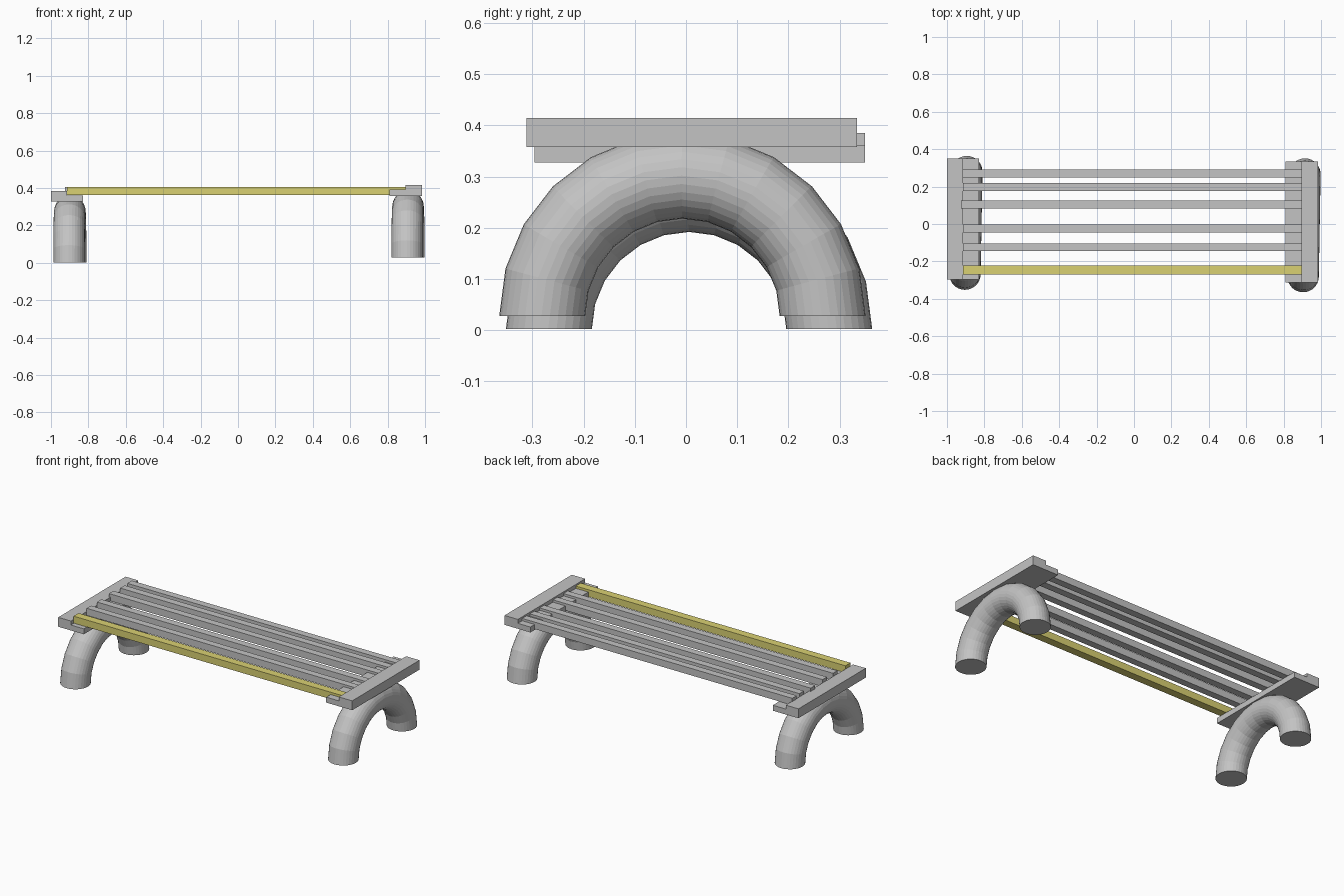
import bpy, bmesh, math
from mathutils import Vector, Matrix

if "Cube" in bpy.data.objects:
    bpy.data.objects.remove(bpy.data.objects["Cube"])


def material(name, rgb):
    m = bpy.data.materials.new(name)
    m.diffuse_color = (*rgb, 1)
    m.use_nodes = True
    m.node_tree.nodes["Principled BSDF"].inputs["Base Color"].default_value = m.diffuse_color
    return m


grey = material("grey", (0.55, 0.55, 0.55))
yellow = material("yellow", (0.70, 0.64, 0.17))


def finish(name, bm, mat):
    bmesh.ops.recalc_face_normals(bm, faces=bm.faces)
    me = bpy.data.meshes.new(name)
    bm.to_mesh(me)
    bm.free()
    me.materials.append(mat)
    ob = bpy.data.objects.new(name, me)
    bpy.context.collection.objects.link(ob)
    return ob


def prism(name, profile, y0, y1, mat):
    """Extrude an x/z profile along y."""
    bm = bmesh.new()
    face = bm.faces.new([bm.verts.new((x, y0, z)) for x, z in profile])
    res = bmesh.ops.extrude_face_region(bm, geom=[face])
    verts = [g for g in res["geom"] if isinstance(g, bmesh.types.BMVert)]
    bmesh.ops.translate(bm, verts=verts, vec=(0, y1 - y0, 0))
    return finish(name, bm, mat)


def arch_leg(name, cx, cy, base, yaw, major=0.274, minor=0.084, steps=12, sides=32):
    """Half-ring tube standing on its two cut ends."""
    bm = bmesh.new()
    rings = []
    for i in range(steps + 1):
        a = math.pi * i / steps
        ring = []
        for j in range(sides):
            b = 2 * math.pi * j / sides
            r = major + minor * math.cos(b)
            ring.append(bm.verts.new((minor * math.sin(b), r * math.cos(a), r * math.sin(a))))
        rings.append(ring)
    for r0, r1 in zip(rings, rings[1:]):
        for j in range(sides):
            k = (j + 1) % sides
            bm.faces.new((r0[j], r0[k], r1[k], r1[j]))
    bm.faces.new(rings[0])
    bm.faces.new(rings[-1])
    bm.transform(Matrix.Translation(Vector((cx, cy, base))) @ Matrix.Rotation(yaw, 4, 'Z'))
    return finish(name, bm, mat=grey)


# arched tube legs
arch_leg("left_leg", -0.899, 0.006, 0.002, math.radians(-1))
arch_leg("right_leg", 0.909, -0.007, 0.028, math.radians(-1))


# rebated end boards, the low step faces the slats
def end_board(name, outer, step, inner, z, y0, y1):
    prism(name, [(outer, z), (inner, z), (inner, z + 0.033), (step, z + 0.033),
                 (step, z + 0.057), (outer, z + 0.057)], y0, y1, grey)


end_board("left_end_board", -1.0, -0.915, -0.828, 0.328, -0.296, 0.350)
end_board("right_end_board", 0.985, 0.895, 0.811, 0.358, -0.312, 0.334)

# seat slats: centre y, width, left end
slats = [(-0.246, 0.048, -0.915), (-0.124, 0.042, -0.915), (-0.024, 0.043, -0.915),
         (0.104, 0.043, -0.925), (0.198, 0.043, -0.915), (0.271, 0.043, -0.918)]
for i, (y, w, x0) in enumerate(slats):
    x1, z0, z1 = 0.897, 0.363, 0.405
    prism("front_slat" if i == 0 else f"slat_{i}",
          [(x0, z0), (x1, z0), (x1, z1), (x0, z1)], y - w / 2, y + w / 2,
          yellow if i == 0 else grey)
